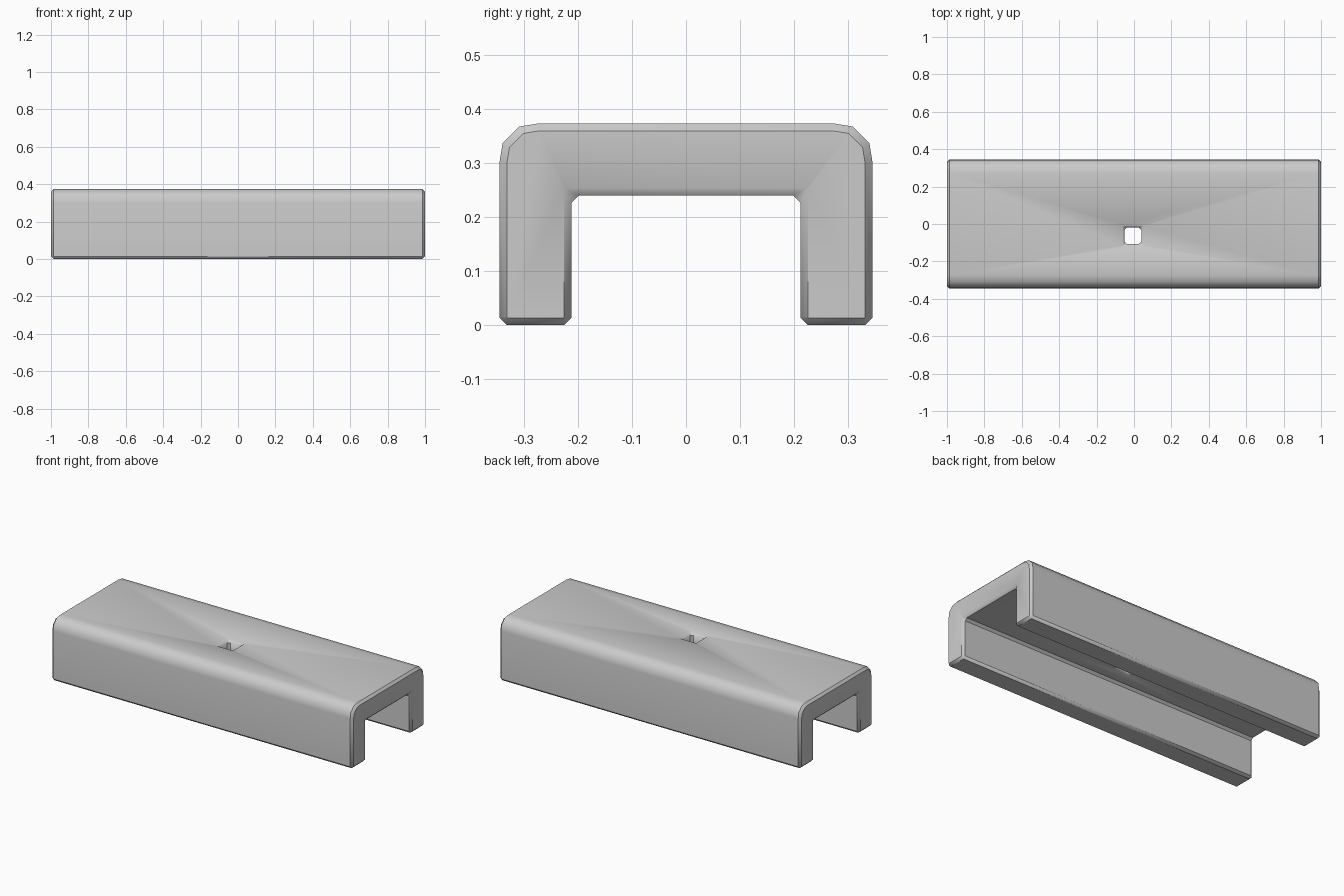
import bpy
import bmesh
from math import radians

default = bpy.data.objects.get("Cube")
if default:
    bpy.data.objects.remove(default)

grey = bpy.data.materials.new("light grey")
grey.use_nodes = True
colour = (0.6, 0.6, 0.6, 1)
grey.diffuse_color = colour
grey.node_tree.nodes["Principled BSDF"].inputs["Base Color"].default_value = colour

HALF, TOP = 0.345, 0.373       # outer half depth and height
INNER, ROOF = 0.212, 0.24      # inner half width and ceiling height
BEVEL = 0.0135


def loft(name, rings):
    """Skin matching closed rings and cap both ends."""
    bm = bmesh.new()
    loops = [[bm.verts.new(p) for p in ring] for ring in rings]
    for a, b in zip(loops, loops[1:]):
        for i in range(len(a)):
            j = (i + 1) % len(a)
            bm.faces.new((a[i], a[j], b[j], b[i]))
    bm.faces.new(loops[0])
    bm.faces.new(loops[-1])
    bmesh.ops.recalc_face_normals(bm, faces=bm.faces)
    mesh = bpy.data.meshes.new(name)
    bm.to_mesh(mesh)
    bm.free()
    mesh.materials.append(grey)
    obj = bpy.data.objects.new(name, mesh)
    bpy.context.collection.objects.link(obj)
    return obj


def channel_ring(x, inset, c):
    """U-shaped section with rounded shoulders and chamfer c."""
    h, t, w, r = HALF - inset, TOP - inset, INNER + inset, ROOF + inset
    k = 0.072 - inset * 0.8
    half = [(w - c, r), (w, r - c), (w, inset + c), (w + c, inset),
            (h - c, inset), (h, inset + c), (h, t - k), (h - k * 0.08, t - k / 2),
            (h - k / 2, t - k * 0.08), (h - k, t)]
    return [(x, y, z) for y, z in half + [(-y, z) for y, z in reversed(half)]]


def hole_ring(z, half, c):
    """Square with clipped corners."""
    s = half - c
    pts = [(half, -s), (half, s), (s, half), (-s, half),
           (-half, s), (-half, -s), (-s, -half), (s, -half)]
    return [(x - 0.006, y - 0.063, z) for x, y in pts]


# Channel body with chamfered ends
body = loft("channel_body", [
    channel_ring(-1, BEVEL, 0.0005), channel_ring(-1 + BEVEL, 0, BEVEL),
    channel_ring(1 - BEVEL, 0, BEVEL), channel_ring(1, BEVEL, 0.0005)])

# Through hole, flared at the top and bottom
cutter = loft("hole_cutter", [
    hole_ring(ROOF - 0.01, 0.055, 0.0005), hole_ring(ROOF, 0.055, 0.0005),
    hole_ring(ROOF + BEVEL, 0.045, BEVEL), hole_ring(TOP - BEVEL, 0.045, BEVEL),
    hole_ring(TOP, 0.055, 0.0005), hole_ring(TOP + 0.01, 0.055, 0.0005)])
cutter.hide_render = True

bpy.ops.object.select_all(action='DESELECT')
bpy.context.view_layer.objects.active = body
body.select_set(True)
cut = body.modifiers.new("hole", 'BOOLEAN')
cut.operation = 'DIFFERENCE'
cut.solver = 'EXACT'
cut.object = cutter
bpy.ops.object.modifier_apply(modifier=cut.name)
bpy.data.objects.remove(cutter)

# Soft shoulders, crisp chamfers
bpy.ops.object.shade_smooth_by_angle(angle=radians(40))
